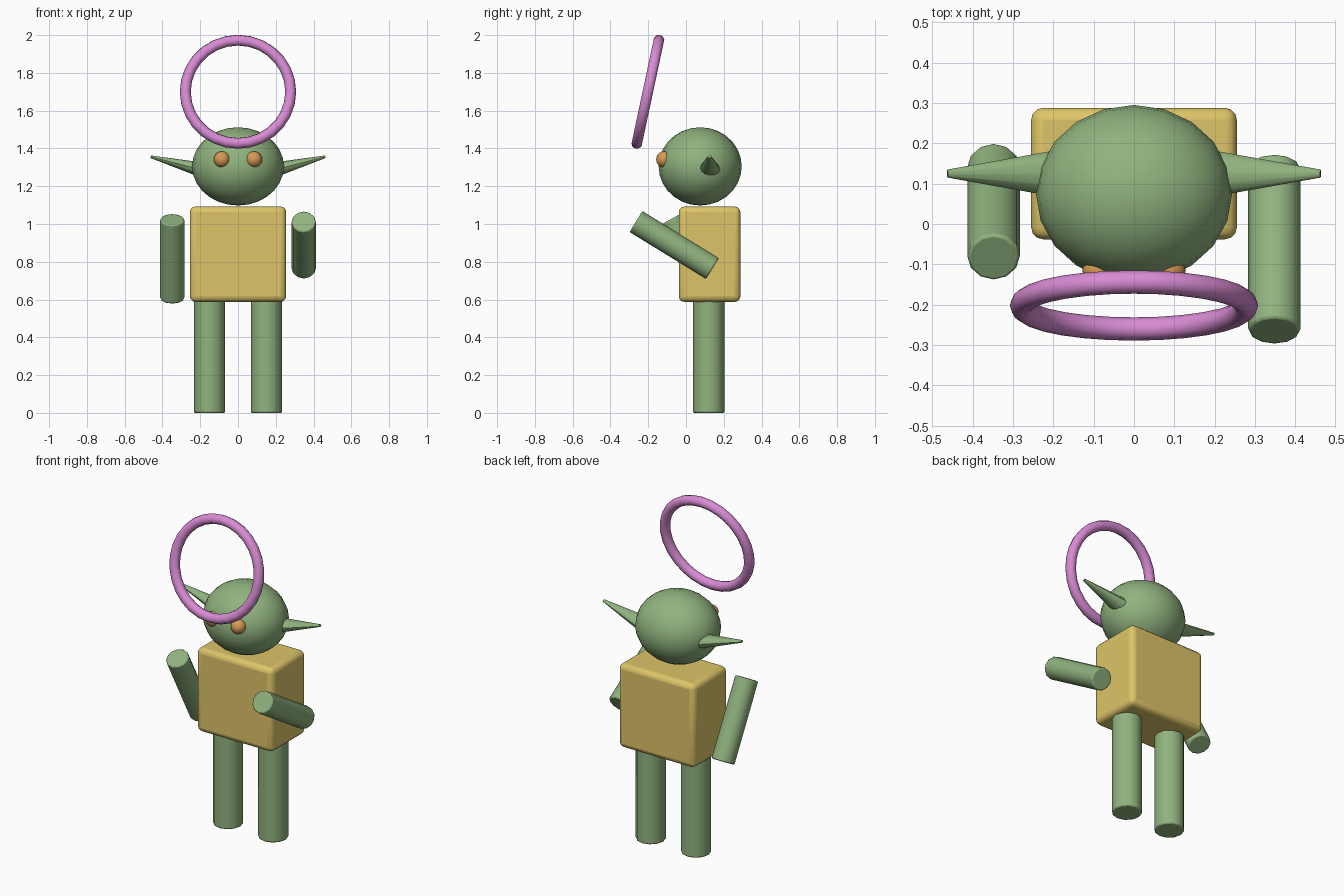
import bpy
import math
from mathutils import Vector

cube = bpy.data.objects.get("Cube")
if cube:
    bpy.data.objects.remove(cube, do_unlink=True)


def material(name, rgb):
    m = bpy.data.materials.new(name)
    m.use_nodes = True
    m.diffuse_color = (*rgb, 1)
    m.node_tree.nodes["Principled BSDF"].inputs["Base Color"].default_value = (*rgb, 1)
    return m


green = material("leaf green", (0.28, 0.45, 0.21))
yellow = material("straw yellow", (0.73, 0.56, 0.14))
orange = material("amber", (0.68, 0.33, 0.085))
pink = material("orchid pink", (0.69, 0.26, 0.66))


def finish(name, mat, scale=(1, 1, 1), bevel=0, segments=2):
    """Name, scale, colour, bevel and shade the active object."""
    ob = bpy.context.object
    ob.name = name
    ob.scale = scale
    bpy.ops.object.transform_apply(location=False, rotation=False, scale=True)
    ob.data.materials.append(mat)
    if bevel:
        mod = ob.modifiers.new("soft edges", "BEVEL")
        mod.width = bevel
        mod.segments = segments
        mod.limit_method = "ANGLE"
        mod.angle_limit = math.radians(40)
    bpy.ops.object.shade_smooth_by_angle(angle=math.radians(40))
    return ob


def limb(name, start, end, radius):
    """Twelve-sided rod between two points."""
    a, b = Vector(start), Vector(end)
    bpy.ops.mesh.primitive_cylinder_add(
        vertices=12, radius=radius, depth=(b - a).length, location=(a + b) / 2,
        rotation=(b - a).to_track_quat("Z", "Y").to_euler())
    return finish(name, green, bevel=0.007)


def ball(name, location, radii, mat, segments, rings):
    bpy.ops.mesh.primitive_uv_sphere_add(
        segments=segments, ring_count=rings, radius=1, location=location)
    return finish(name, mat, radii)


# Torso
bpy.ops.mesh.primitive_cube_add(size=1, location=(0, 0.125, 0.84))
finish("torso", yellow, (0.51, 0.326, 0.505), bevel=0.03, segments=3)

# Head
ball("head", (0, 0.075, 1.305), (0.243, 0.22, 0.207), green, 20, 14)

# Mirrored legs, eyes and ears
for side, label in ((1, "left"), (-1, "right")):
    limb(label + "_leg", (side * 0.151, 0.12, 0), (side * 0.151, 0.12, 0.62), 0.083)
    ball(label + "_eye", (side * 0.085, -0.115, 1.342), (0.043, 0.043, 0.043), orange, 16, 10)

    # Ear: slightly flattened, blunt cone rising outwards
    a = Vector((side * 0.17, 0.125, 1.281))
    b = Vector((side * 0.462, 0.125, 1.356))
    bpy.ops.mesh.primitive_cone_add(
        vertices=12, radius1=0.062, radius2=0.01, depth=(b - a).length,
        location=(a + b) / 2,
        rotation=(0, side * math.atan2(abs(b.x - a.x), b.z - a.z), 0))
    finish(label + "_ear", green, (0.68, 1, 1))

# Arms, each raised by a different amount
limb("left_arm", (0.348, 0.14, 0.764), (0.348, -0.265, 1.013), 0.065)
limb("right_arm", (-0.348, 0.144, 0.607), (-0.348, -0.083, 1.024), 0.065)

# Hoop floating in front of and above the head
bpy.ops.mesh.primitive_torus_add(
    major_radius=0.279, minor_radius=0.029, major_segments=28, minor_segments=10,
    location=(0, -0.202, 1.7), rotation=(math.pi / 2 - 0.21, 0, 0))
finish("hoop", pink)
